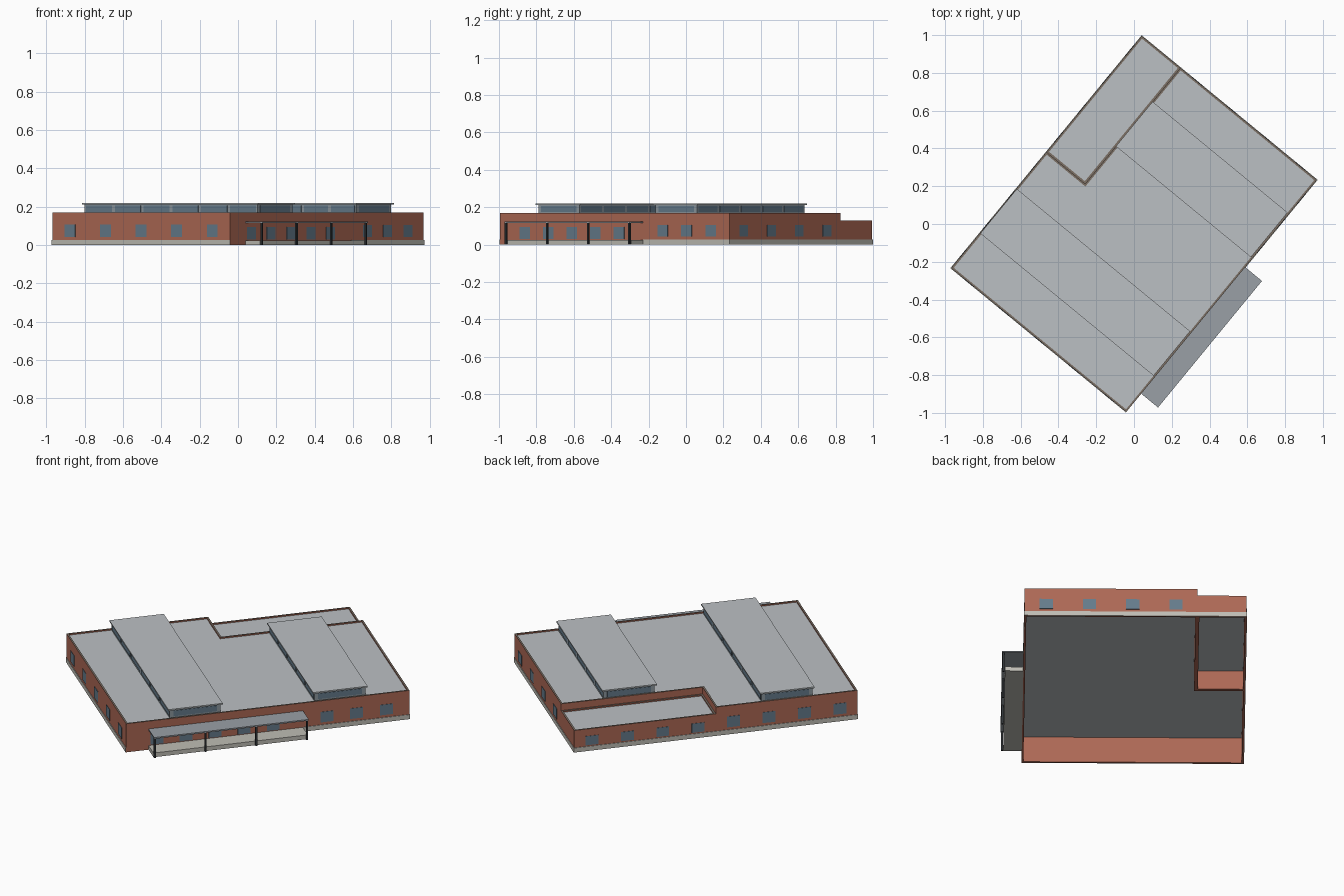
import bpy, bmesh, math
from mathutils import Vector

if "Cube" in bpy.data.objects:
    bpy.data.objects.remove(bpy.data.objects["Cube"])

ANGLE = math.radians(50.6)      # whole building is turned on the plan
U, V = 0.795, 0.6               # half length and half width, in local axes
STEP = 0.335                    # where the lower wing begins


def material(name, rgb):
    m = bpy.data.materials.new(name)
    m.diffuse_color = (*rgb, 1)
    m.use_nodes = True
    m.node_tree.nodes["Principled BSDF"].inputs["Base Color"].default_value = m.diffuse_color
    return m


BRICK = material("brick", (0.42, 0.14, 0.09))
STONE = material("stone", (0.52, 0.51, 0.46))
ROOF = material("roofing", (0.50, 0.53, 0.55))
FRAME = material("frame", (0.27, 0.32, 0.35))
GLASS = material("glass", (0.13, 0.20, 0.26))
DARK = material("dark_metal", (0.03, 0.035, 0.04))
CANOPY = material("canopy_sheet", (0.32, 0.35, 0.38))
COPING = material("coping", (0.20, 0.16, 0.13))


def finish(name, bm, *mats):
    bmesh.ops.recalc_face_normals(bm, faces=bm.faces)
    mesh = bpy.data.meshes.new(name)
    bm.to_mesh(mesh)
    bm.free()
    for m in mats:
        mesh.materials.append(m)
    ob = bpy.data.objects.new(name, mesh)
    ob.rotation_euler.z = ANGLE
    bpy.context.collection.objects.link(ob)
    return ob


def boxes(name, mat, items):
    """One object made of boxes given as (u0, u1, v0, v1, z0, z1)."""
    bm = bmesh.new()
    for u0, u1, v0, v1, z0, z1 in items:
        size = Vector((u1 - u0, v1 - v0, z1 - z0))
        mid = Vector((u0 + u1, v0 + v1, z0 + z1)) / 2
        for v in bmesh.ops.create_cube(bm, size=1)["verts"]:
            v.co = v.co * size + mid
    return finish(name, bm, mat)


def inset(pts, t):
    """Inward offset of a counter-clockwise right-angled outline."""
    out, n = [], len(pts)
    for i, p in enumerate(pts):
        q = Vector(p)
        for a, b in ((pts[i - 1], p), (p, pts[(i + 1) % n])):
            d = (Vector(b) - Vector(a)).normalized()
            q += t * Vector((-d.y, d.x))
        out.append(q)
    return out


def ring(name, pts, t, z0, z1, mats):
    """Hollow wall following an outline; the top face takes the second material."""
    bm = bmesh.new()
    loops = [[bm.verts.new((p[0], p[1], z)) for p in ps]
             for ps, z in ((pts, z0), (pts, z1), (inset(pts, t), z1), (inset(pts, t), z0))]
    n = len(pts)
    for k in range(4):
        a, b = loops[k], loops[(k + 1) % 4]
        for i in range(n):
            j = (i + 1) % n
            f = bm.faces.new((a[i], a[j], b[j], b[i]))
            f.material_index = 1 if k == 1 else 0
    return finish(name, bm, *mats)


def slab(name, pts, z0, z1, mat):
    bm = bmesh.new()
    f = bm.faces.new([bm.verts.new((p[0], p[1], z0)) for p in pts])
    top = bmesh.ops.extrude_face_region(bm, geom=[f])["geom"]
    for v in top:
        if isinstance(v, bmesh.types.BMVert):
            v.co.z = z1
    return finish(name, bm, mat)


# Brick shells, open below, with flat roofs behind low parapets
main = [(-U, -V), (U, -V), (U, STEP), (0, STEP), (0, V), (-U, V)]
wing = [(0, STEP), (U, STEP), (U, V), (0, V)]
for label, outline, top in (("main", main, 0.17), ("wing", wing, 0.13)):
    ring(label + "_walls", outline, 0.01, 0, top, (BRICK, COPING))
    slab(label + "_roof", inset(outline, 0.009), top - 0.016, top - 0.007, ROOF)

# Stone plinth; the loading dock replaces it on part of the long side
e, h = 0.003, 0.027
boxes("plinth", STONE, [
    (-U - e, -U, -V, V + e, 0, h), (U, U + e, -V - e, V + e, 0, h),
    (-U, U, V, V + e, 0, h), (0.197, U, -V - e, -V, 0, h)])
boxes("loading_dock", STONE, [(-0.67, 0.197, -0.70, -V, 0, 0.025)])

# Canopy and its posts
boxes("canopy", CANOPY, [(-0.67, 0.197, -0.715, -V, 0.116, 0.124)])
posts = [-0.665 + i * 0.285 for i in range(4)]
boxes("canopy_posts", DARK, [(p - .005, p + .005, -0.712, -0.702, 0, 0.117) for p in posts])

# Windows on all four sides
w, d = 0.036, 0.002
panes = [(-U - d, -U + d, c - w, c + w, 0.042, 0.108)
         for c in [0.24 * i for i in range(-2, 3)]]
panes += [(U - d, U + d, c - w, c + w, 0.042, 0.104)
          for c in [-V + 0.234 * (i + 0.5) for i in range(4)]]
for i in range(8):
    c = U * (i - 3.5) / 4
    z0, z1 = (0.034, 0.088) if c > 0 else (0.042, 0.106)
    panes.append((c - w, c + w, V - d, V + d, z0, z1))
panes += [(c - w, c + w, -V - d, -V + d, 0.042, 0.104) for c in (0.332, 0.497, 0.665)]
panes += [(c - w, c + w, -V - d, -V + d, 0.029, 0.094)
          for c in [-0.622 + 0.163 * i for i in range(5)]]
boxes("windows", GLASS, panes)

# Raised roof lights: body, strip glazing and overhanging lid
for label, u0, u1, v0, v1, count in (("front", -0.555, -0.25, -0.59, 0.597, 6),
                                     ("rear", 0.257, 0.563, -0.59, 0.335, 5)):
    a0, a1, b0, b1 = u0 + .01, u1 - .01, v0 + .01, v1 - .01
    boxes(label + "_rooflight_body", FRAME, [(a0, a1, b0, b1, 0.16, 0.213)])
    boxes(label + "_rooflight_lid", ROOF, [(u0, u1, v0, v1, 0.212, 0.22)])
    step = (b1 - b0) / count
    glazing = []
    for i in range(count):
        s, t = b0 + i * step + .01, b0 + (i + 1) * step - .01
        glazing += [(u - d, u + d, s, t, 0.173, 0.206) for u in (a0, a1)]
    glazing += [(a0 + .02, a1 - .02, v - d, v + d, 0.173, 0.206) for v in (b0, b1)]
    boxes(label + "_rooflight_glass", GLASS, glazing)
